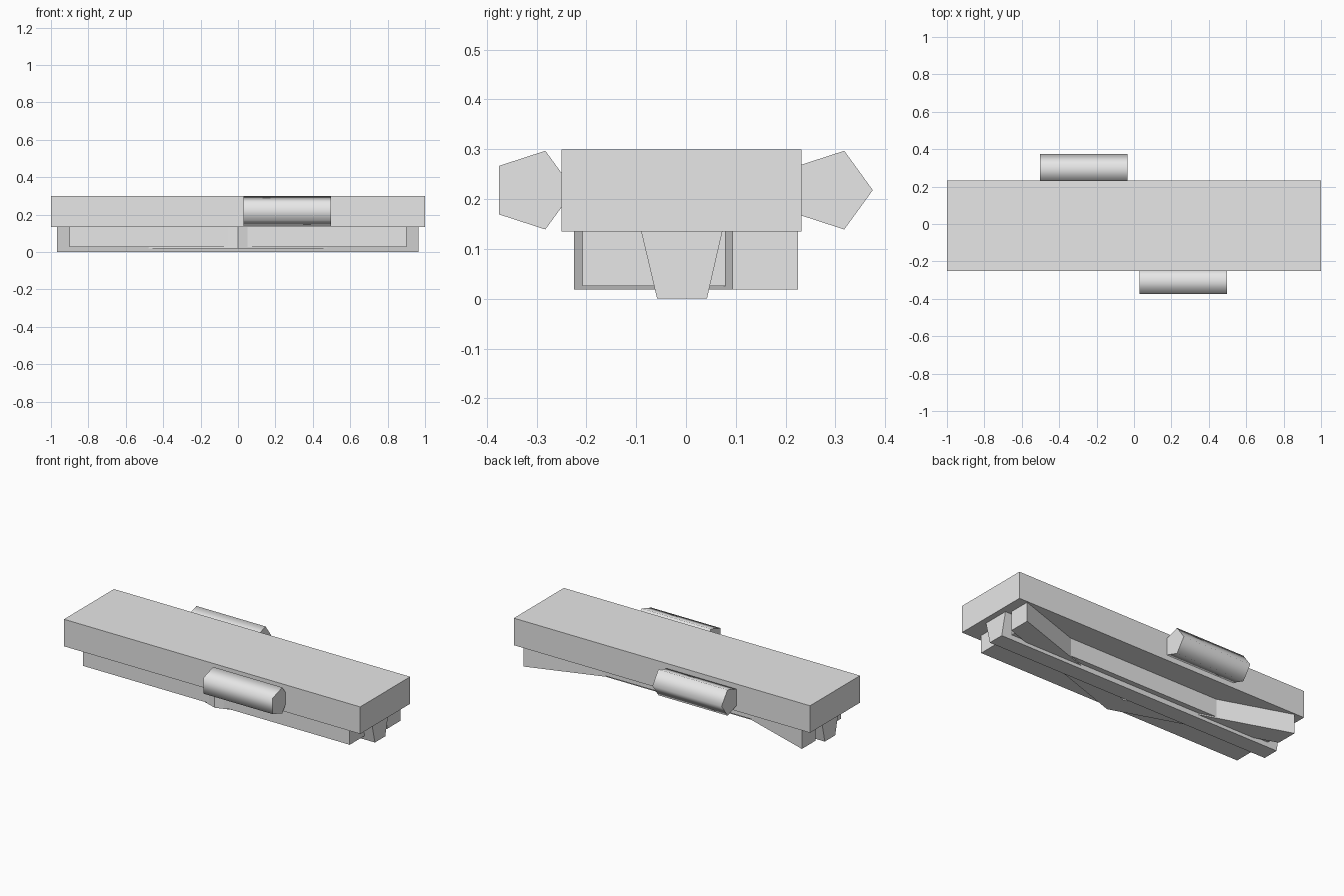
import bpy, math

if "Cube" in bpy.data.objects:
    bpy.data.objects.remove(bpy.data.objects["Cube"])

grey = bpy.data.materials.new("light_grey")
grey.diffuse_color = (0.8, 0.8, 0.8, 1)
grey.use_nodes = True
grey.node_tree.nodes["Principled BSDF"].inputs["Base Color"].default_value = grey.diffuse_color


def prism(name, profile, axis, start, end, smooth=False):
    """Extrude a closed profile along x (profile is y,z) or z (profile is x,y)."""
    n = len(profile)
    place = (lambda p, d: (d, p[0], p[1])) if axis == 'x' else (lambda p, d: (p[0], p[1], d))
    verts = [place(p, d) for d in (start, end) for p in profile]
    faces = [(i, (i + 1) % n, n + (i + 1) % n, n + i) for i in range(n)]
    faces += [tuple(reversed(range(n))), tuple(range(n, 2 * n))]
    area = sum(profile[i][0] * profile[(i + 1) % n][1] - profile[(i + 1) % n][0] * profile[i][1]
               for i in range(n))
    if area < 0:
        faces = [tuple(reversed(f)) for f in faces]
    mesh = bpy.data.meshes.new(name)
    mesh.from_pydata(verts, [], faces)
    mesh.materials.append(grey)
    if smooth:
        # Rounded sides with crisp flat caps
        for f in mesh.polygons:
            f.use_smooth = len(f.vertices) == 4
        for e in mesh.edges:
            a, b = e.vertices
            e.use_edge_sharp = (a < n) == (b < n)
    obj = bpy.data.objects.new(name, mesh)
    bpy.context.collection.objects.link(obj)
    return obj


def rect(a0, a1, b0, b1):
    return [(a0, b0), (a1, b0), (a1, b1), (a0, b1)]


# Main slab and the shallower block beneath it
prism("top_slab", rect(-0.25, 0.232, 0.135, 0.30), 'x', -1, 1)
prism("under_block", rect(-0.208, 0.08, 0.026, 0.135), 'x', -0.90, 0.90)

# Tapered central keel
prism("keel", [(-0.058, 0), (0.042, 0), (0.073, 0.135), (-0.09, 0.135)], 'x', -0.967, 0.965)

# Diagonal braces meeting at the front centre, mirrored left and right
for side, label in ((1, "right"), (-1, "left")):
    plan = [(0, -0.225), (0.94 * side, 0.093), (0.94 * side, 0.225), (0, -0.093)]
    prism(label + "_brace", plan, 'z', 0.018, 0.135)

# Five-sided rollers, one on each long side
for name, cy, x0, x1 in (("front_roller", -0.308, 0.03, 0.497),
                         ("back_roller", 0.292, -0.503, -0.036)):
    ring = [(cy + 0.083 * math.cos(2 * math.pi * i / 5),
             0.218 + 0.083 * math.sin(2 * math.pi * i / 5)) for i in range(5)]
    prism(name, ring, 'x', x0, x1, smooth=True)
